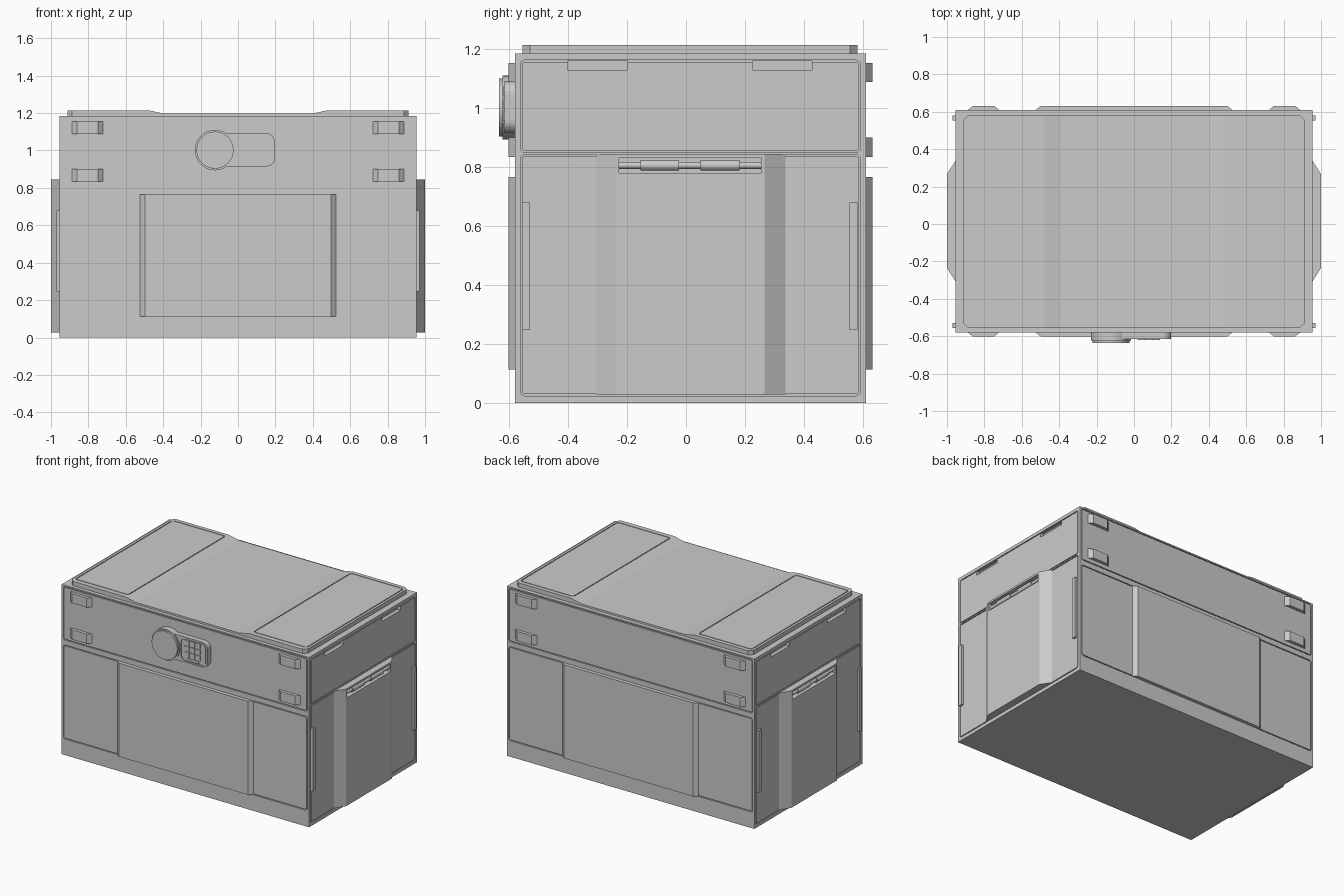
import bpy, bmesh, math

if "Cube" in bpy.data.objects:
    bpy.data.objects.remove(bpy.data.objects["Cube"])

X, YF, YB, TOP = 0.955, -0.58, 0.61, 1.185   # main body faces


def place(axis, a, b, d):
    return {'x': (d, a, b), 'y': (a, d, b), 'z': (a, b, d)}[axis]


def rrect(a0, a1, b0, b1, r=0.0, seg=3):
    """Rounded rectangle outline."""
    if r == 0:
        return [(a0, b0), (a1, b0), (a1, b1), (a0, b1)]
    pts = []
    for i, (ca, cb) in enumerate([(a1 - r, b1 - r), (a0 + r, b1 - r), (a0 + r, b0 + r), (a1 - r, b0 + r)]):
        for k in range(seg + 1):
            t = math.pi / 2 * (i + k / seg)
            pts.append((ca + r * math.cos(t), cb + r * math.sin(t)))
    return pts


def circle(ca, cb, r, n=48):
    return [(ca + r * math.cos(2 * math.pi * i / n), cb + r * math.sin(2 * math.pi * i / n)) for i in range(n)]


def prism(bm, pts, axis, d0, d1):
    lo = [bm.verts.new(place(axis, a, b, d0)) for a, b in pts]
    hi = [bm.verts.new(place(axis, a, b, d1)) for a, b in pts]
    n = len(pts)
    bm.faces.new(lo)
    bm.faces.new(hi)
    for i in range(n):
        j = (i + 1) % n
        bm.faces.new((lo[i], lo[j], hi[j], hi[i]))


def ring(bm, outer, inner, axis, d0, d1):
    loops = [[bm.verts.new(place(axis, a, b, d)) for a, b in p]
             for p, d in ((outer, d0), (inner, d0), (inner, d1), (outer, d1))]
    n = len(outer)
    for k in range(4):
        p, q = loops[k], loops[(k + 1) % 4]
        for i in range(n):
            j = (i + 1) % n
            bm.faces.new((p[i], p[j], q[j], q[i]))


def groove(bm, a0, a1, b0, b1, axis, surface, w=0.006, r=0.015, depth=0.008):
    ring(bm, rrect(a0, a1, b0, b1, r), rrect(a0 + w, a1 - w, b0 + w, b1 - w, r - w),
         axis, surface - depth, surface + depth)


def finish(name, bm, smooth=False):
    bmesh.ops.recalc_face_normals(bm, faces=bm.faces)
    me = bpy.data.meshes.new(name)
    bm.to_mesh(me)
    bm.free()
    ob = bpy.data.objects.new(name, me)
    bpy.context.collection.objects.link(ob)
    if smooth:
        activate(ob)
        bpy.ops.object.shade_smooth_by_angle(angle=math.radians(30))
    return ob


def activate(ob):
    bpy.ops.object.select_all(action='DESELECT')
    ob.select_set(True)
    bpy.context.view_layer.objects.active = ob


def solid(name, pts, axis, d0, d1, smooth=False):
    bm = bmesh.new()
    prism(bm, pts, axis, d0, d1)
    return finish(name, bm, smooth)


def carve(ob, bm):
    cutter = finish("cutter", bm)
    cutter.hide_render = True
    mod = ob.modifiers.new("carve", 'BOOLEAN')
    mod.operation, mod.solver, mod.object = 'DIFFERENCE', 'EXACT', cutter
    activate(ob)
    bpy.ops.object.modifier_apply(modifier=mod.name)
    bpy.data.objects.remove(cutter)


# Main body with panel seams on all four sides
body = solid("body", rrect(-X, X, YF, YB), 'z', 0, TOP)
seams = bmesh.new()
for y in (YF, YB):
    groove(seams, -0.942, 0.942, 0.803, 1.176, 'y', y)
    groove(seams, -0.942, 0.942, 0.112, 0.768, 'y', y)
for x in (-X, X):
    groove(seams, -0.562, 0.592, 0.024, 0.842, 'x', x)
    groove(seams, -0.562, 0.592, 0.850, 1.163, 'x', x)
carve(body, seams)

# Finger slots high on the sides
slots = bmesh.new()
for s in (-1, 1):
    for y0, y1 in ((-0.402, -0.198), (0.225, 0.428)):
        prism(slots, rrect(y0, y1, 1.13, 1.16), 'x', s * (X - 0.025), s * (X + 0.02))
carve(body, slots)

# Lid plate: raised ends, dipped middle, clipped corners
half = [(0.40, 1.198), (0.48, 1.215), (0.912, 1.215), (0.912, 1.175)]
bm = bmesh.new()
prism(bm, half + [(-x, z) for x, z in reversed(half)], 'y', -0.555, 0.582)
corners = [e for e in bm.edges if all(abs(v.co.x) > 0.9 for v in e.verts)
           and abs(e.verts[0].co.z - e.verts[1].co.z) > 0.02]
bmesh.ops.bevel(bm, geom=corners, offset=0.025, segments=1, affect='EDGES')
lid = finish("lid_plate", bm)
seams = bmesh.new()
for x0, x1 in ((-0.895, -0.482), (0.482, 0.895)):
    groove(seams, x0, x1, -0.522, 0.555, 'z', 1.215, r=0.02)
carve(lid, seams)

# Raised centre panels and corner latches, front and back
for side, y, s in (("front", YF, -1), ("back", YB, 1)):
    def wedge(name, x0, x1, slope, z0, z1):
        pts = [(x0, y - s * 0.012), (x0, y), (x0 + slope, y + s * 0.022),
               (x1 - slope, y + s * 0.022), (x1, y), (x1, y - s * 0.012)]
        solid(name, pts, 'z', z0, z1)
    wedge(side + "_centre_panel", -0.525, 0.525, 0.027, 0.113, 0.766)
    for x0, x1 in ((-0.888, -0.722), (0.722, 0.888)):
        for z0 in (0.835, 1.088):
            wedge(side + "_latch", x0, x1, 0.027, z0, z0 + 0.066)

# Side bulges with recessed carry handles, and upright edge strips
for side, s in (("left", -1), ("right", 1)):
    pts = [(0.94, -0.305), (X, -0.305), (1.0, -0.235), (1.0, 0.267), (X, 0.337), (0.94, 0.337)]
    bulge = solid(side + "_bulge", [(s * x, y) for x, y in pts], 'z', 0.028, 0.845)
    recess = bmesh.new()
    prism(recess, rrect(-0.227, 0.255, 0.78, 0.832), 'x', s * 0.962, s * 1.03)
    carve(bulge, recess)
    solid(side + "_handle_bar", circle(s * 0.981, 0.806, 0.012, 16)
          and [(s * 0.981 + a, 0.806 + b) for a, b in circle(0, 0, 0.012, 16)], 'y', -0.228, 0.256, True)
    for y0 in (-0.155, 0.05):
        solid(side + "_handle_grip", circle(s * 0.981, 0.806, 0.018, 16), 'y', y0, y0 + 0.132, True)
    for y0 in (-0.556, 0.554):
        solid(side + "_edge_strip", rrect(y0, y0 + 0.027, 0.247, 0.68), 'x', s * 0.94, s * 0.97)

# Lock: round dial housing plus keypad
solid("lock_dial_base", circle(-0.123, 1.002, 0.108), 'y', -0.57, -0.622, True)
solid("lock_dial_face", circle(-0.123, 1.002, 0.099), 'y', -0.60, -0.635, True)
keypad = solid("keypad_housing", rrect(-0.12, 0.197, 0.915, 1.092, 0.045, 6), 'y', -0.57, -0.615)
line = bmesh.new()
outer = rrect(-0.01, 0.186, 0.925, 1.082, 0.036, 6)
inner = rrect(-0.005, 0.181, 0.930, 1.077, 0.031, 6)
ring(line, outer, inner, 'y', -0.609, -0.63)
carve(keypad, line)
for i in range(3):
    for j in range(3):
        x, z = 0.02 + i * 0.042, 0.957 + j * 0.041
        solid("keypad_button", rrect(x, x + 0.036, z, z + 0.035), 'y', -0.605, -0.620)
solid("keypad_status_bar", rrect(0.033, 0.13, 0.932, 0.950), 'y', -0.605, -0.619)
